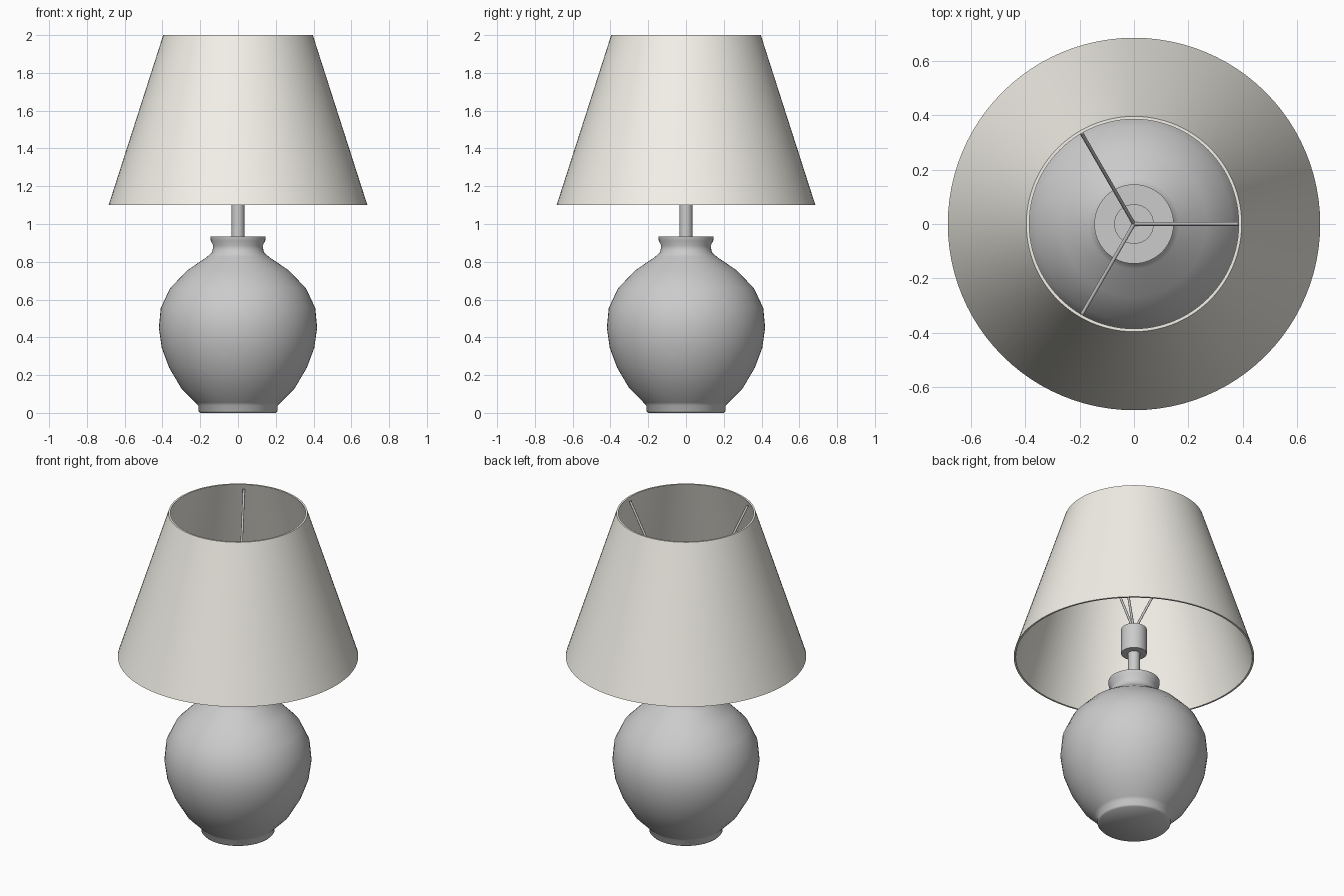
import bpy, bmesh, math
from mathutils import Vector

if "Cube" in bpy.data.objects:
    bpy.data.objects.remove(bpy.data.objects["Cube"])


def finish(name, bm, angle=40):
    bmesh.ops.remove_doubles(bm, verts=bm.verts, dist=1e-5)
    bmesh.ops.recalc_face_normals(bm, faces=bm.faces)
    me = bpy.data.meshes.new(name)
    bm.to_mesh(me)
    bm.free()
    ob = bpy.data.objects.new(name, me)
    bpy.context.collection.objects.link(ob)
    bpy.ops.object.select_all(action='DESELECT')
    ob.select_set(True)
    bpy.context.view_layer.objects.active = ob
    bpy.ops.object.shade_smooth_by_angle(angle=math.radians(angle))
    return ob


def lathe(name, profile, closed=False, steps=64, angle=40):
    """Spin (radius, z) points around the z axis."""
    bm = bmesh.new()
    vs = [bm.verts.new((r, 0, z)) for r, z in profile]
    edges = [bm.edges.new(p) for p in zip(vs, vs[1:])]
    if closed:
        edges.append(bm.edges.new((vs[-1], vs[0])))
    bmesh.ops.spin(bm, geom=vs + edges, cent=(0, 0, 0), axis=(0, 0, 1),
                   angle=math.tau, steps=steps, use_merge=True)
    return finish(name, bm, angle)


def rod(name, a, b, radius):
    """Thin cylinder between two points."""
    a, b = Vector(a), Vector(b)
    bm = bmesh.new()
    bmesh.ops.create_cone(bm, cap_ends=True, segments=10, radius1=radius,
                          radius2=radius, depth=(b - a).length)
    rot = (b - a).to_track_quat('Z', 'Y')
    for v in bm.verts:
        v.co = rot @ v.co + (a + b) / 2
    return finish(name, bm)


# Vase-shaped base with foot, round belly, neck and flared rim
lathe("lamp_body", [
    (0, 0), (0.2, 0), (0.209, 0.01), (0.21, 0.04), (0.225, 0.055),
    (0.3, 0.13), (0.365, 0.24), (0.404, 0.345), (0.419, 0.45),
    (0.409, 0.555), (0.36, 0.66), (0.268, 0.755), (0.165, 0.825),
    (0.137, 0.85), (0.13, 0.885), (0.144, 0.91), (0.146, 0.935), (0, 0.935)],
    angle=50)

# Stem and bulb socket
lathe("stem", [(0, 0.93), (0.034, 0.93), (0.034, 1.13), (0, 1.13)], steps=32)
lathe("socket", [(0, 1.12), (0.073, 1.12), (0.073, 1.28), (0, 1.28)], steps=32)

# Three spokes carrying the shade
for i in range(3):
    a = math.tau * i / 3
    rod(f"shade_spoke_{i + 1}", (0, 0, 1.27),
        (0.388 * math.cos(a), 0.388 * math.sin(a), 1.97), 0.007)

# Open conical shade with wall thickness
shade = lathe("shade", [(0.685, 1.1), (0.396, 2.0), (0.385, 2.0), (0.674, 1.1)],
              closed=True, steps=96)
cream = bpy.data.materials.new("cream_fabric")
cream.diffuse_color = (0.9, 0.88, 0.81, 1)
cream.use_nodes = True
cream.node_tree.nodes["Principled BSDF"].inputs["Base Color"].default_value = cream.diffuse_color
shade.data.materials.append(cream)
